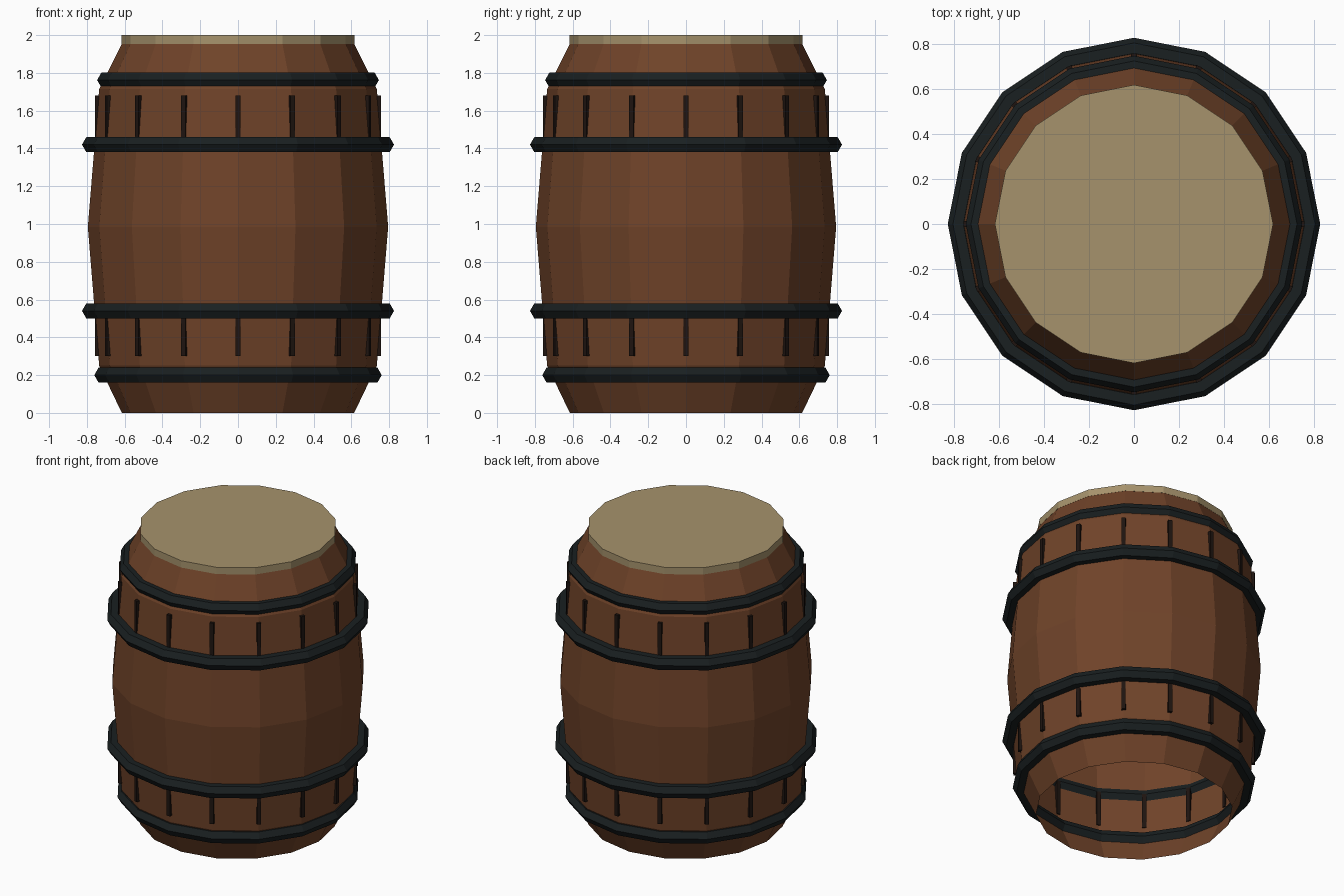
import bpy, bmesh, math
from mathutils import Matrix

if "Cube" in bpy.data.objects:
    bpy.data.objects.remove(bpy.data.objects["Cube"])

SIDES = 16
MID = 0.985


def material(name, rgb):
    m = bpy.data.materials.new(name)
    m.diffuse_color = (*rgb, 1)
    m.use_nodes = True
    m.node_tree.nodes["Principled BSDF"].inputs["Base Color"].default_value = m.diffuse_color
    return m


WOOD = material("wood", (0.16, 0.056, 0.022))
LID = material("pale_wood", (0.38, 0.29, 0.15))
IRON = material("iron", (0.010, 0.014, 0.015))
DARK = material("dark_wood", (0.013, 0.007, 0.005))


def finish(name, bm, mat):
    bmesh.ops.recalc_face_normals(bm, faces=bm.faces)
    me = bpy.data.meshes.new(name)
    bm.to_mesh(me)
    bm.free()
    me.materials.append(mat)
    ob = bpy.data.objects.new(name, me)
    bpy.context.collection.objects.link(ob)
    return ob


def lathe(name, profile, mat, closed=False, caps=False):
    """Turn an (r, z) profile around the z axis."""
    bm = bmesh.new()
    rings = []
    for r, z in profile:
        rings.append([bm.verts.new((r * math.cos(2 * math.pi * i / SIDES),
                                    r * math.sin(2 * math.pi * i / SIDES), z))
                      for i in range(SIDES)])
    pairs = list(zip(rings, rings[1:]))
    if closed:
        pairs.append((rings[-1], rings[0]))
    for a, b in pairs:
        for i in range(SIDES):
            j = (i + 1) % SIDES
            bm.faces.new((a[i], a[j], b[j], b[i]))
    if caps:
        bm.faces.new(rings[0])
        bm.faces.new(rings[-1])
    return finish(name, bm, mat)


# Barrel wall, open at the bottom
lathe("barrel_body", [(0.615, 0), (0.735, 0.25), (0.795, MID),
                      (0.735, 1.715), (0.615, 1.955)], WOOD)

# Lid disc
lathe("lid", [(0.617, 1.953), (0.617, 2.0)], LID, caps=True)

# Iron hoops with hexagonal section
for name, r, z in (("hoop_bottom", 0.715, 0.2), ("hoop_lower", 0.78, 0.54),
                   ("hoop_upper", 0.78, 1.42), ("hoop_top", 0.70, 1.762)):
    section = [(r + 0.046 * math.cos(k * math.pi / 3),
                z + 0.046 * math.sin(k * math.pi / 3)) for k in range(6)]
    lathe(name, section, IRON, closed=True)

# Stave seams: thin upright strips at each corner between the hoops
for name, z0, z1 in (("seams_lower", 0.30, 0.54), ("seams_upper", 1.42, 1.68)):
    bm = bmesh.new()
    for i in range(SIDES):
        mat = (Matrix.Rotation(2 * math.pi * i / SIDES, 4, 'Z')
               @ Matrix.Translation((0.744, 0, (z0 + z1) / 2))
               @ Matrix.Diagonal((0.026, 0.026, z1 - z0, 1)))
        bmesh.ops.create_cube(bm, size=1, matrix=mat)
    finish(name, bm, DARK)
